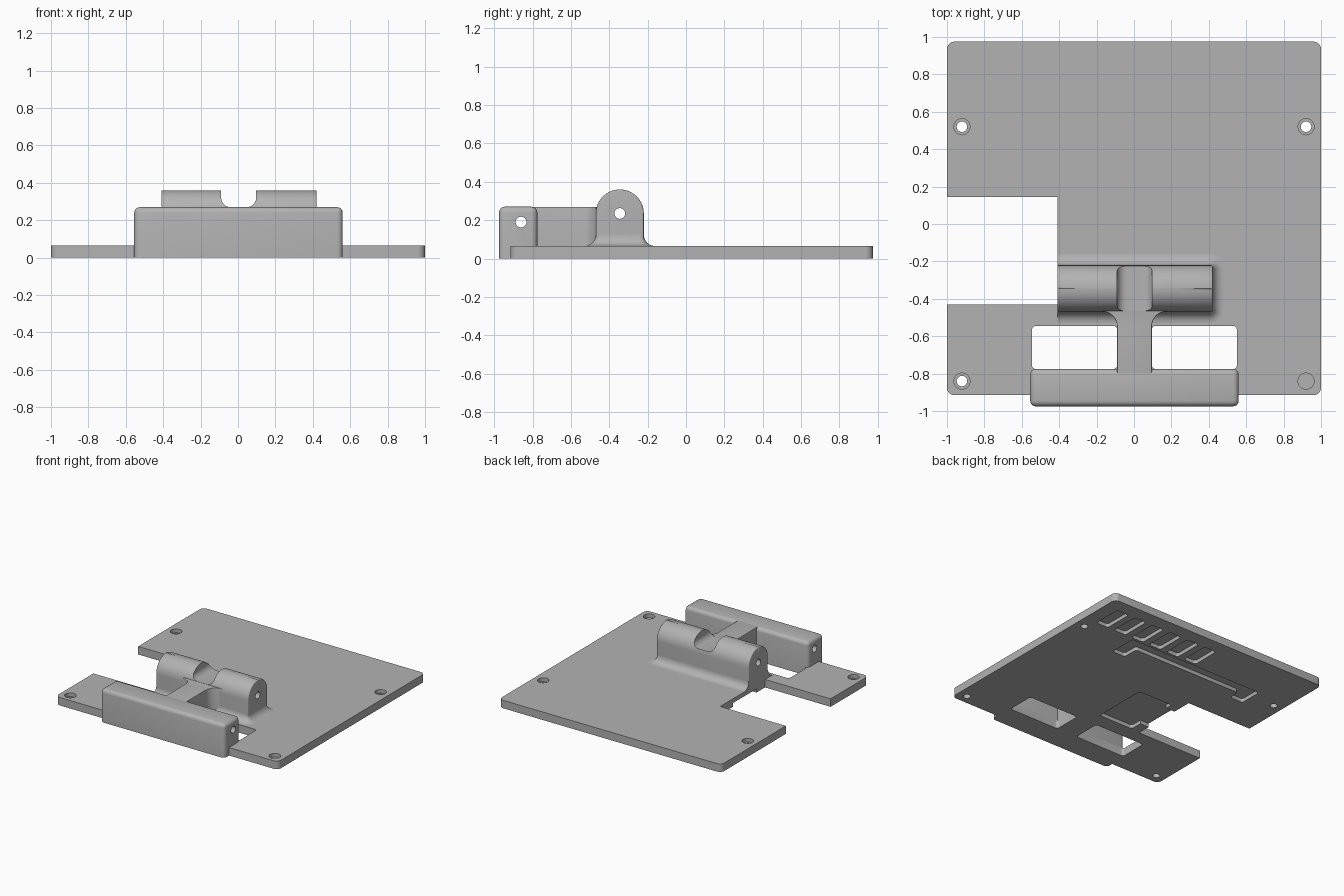
import bpy, bmesh, math
from mathutils import Vector

cube = bpy.data.objects.get("Cube")
if cube:
    bpy.data.objects.remove(cube, do_unlink=True)

grey = bpy.data.materials.new("plain grey")
grey.use_nodes = True
COLOUR = (0.45, 0.45, 0.45, 1)
grey.diffuse_color = COLOUR
grey.node_tree.nodes["Principled BSDF"].inputs["Base Color"].default_value = COLOUR

AXES = {"x": lambda u, v, w: (w, u, v),
        "y": lambda u, v, w: (u, w, v),
        "z": lambda u, v, w: (u, v, w)}


def rounded(points, radii, steps=8):
    """Outline whose square corners are replaced by arcs."""
    out = []
    for i, p in enumerate(points):
        p, r = Vector(p), radii[i]
        if not r:
            out.append(p)
            continue
        d1 = (Vector(points[i - 1]) - p).normalized()
        d2 = (Vector(points[(i + 1) % len(points)]) - p).normalized()
        centre = p + (d1 + d2) * r
        for k in range(steps + 1):
            t = math.pi / 2 * k / steps
            out.append(centre - r * (d2 * math.cos(t) + d1 * math.sin(t)))
    return out


def rect(u0, u1, v0, v1, *radii):
    radii = radii or (0,)
    radii = radii if len(radii) == 4 else radii * 4
    return rounded([(u0, v0), (u1, v0), (u1, v1), (u0, v1)], radii)


def circle(u, v, r, n=32):
    return [(u + r * math.cos(2 * math.pi * k / n),
             v + r * math.sin(2 * math.pi * k / n)) for k in range(n)]


def loft(name, loops, bevel=0, bevel_rule=None):
    """Solid through a stack of matching loops, with chosen edges rounded."""
    bm = bmesh.new()
    rings = [[bm.verts.new(p) for p in loop] for loop in loops]
    bm.faces.new(rings[0])
    bm.faces.new(rings[-1])
    n = len(rings[0])
    for a, b in zip(rings, rings[1:]):
        for i in range(n):
            j = (i + 1) % n
            bm.faces.new((a[i], a[j], b[j], b[i]))
    bmesh.ops.recalc_face_normals(bm, faces=bm.faces)
    if bevel:
        edges = [e for e in bm.edges if bevel_rule(*[v.co for v in e.verts])]
        bmesh.ops.bevel(bm, geom=edges, offset=bevel, segments=4,
                        profile=0.5, affect="EDGES", clamp_overlap=True)
    mesh = bpy.data.meshes.new(name)
    bm.to_mesh(mesh)
    bm.free()
    mesh.materials.append(grey)
    obj = bpy.data.objects.new(name, mesh)
    bpy.context.collection.objects.link(obj)
    return obj


def prism(name, outline, lo, hi, axis="z", bevel=0, rule=None):
    place = AXES[axis]
    return loft(name, [[place(u, v, w) for u, v in outline] for w in (lo, hi)],
                bevel, rule)


def cut(obj, outline, lo, hi, axis="z"):
    """Subtract a prism from the object and discard the cutter."""
    cutter = prism("cutter", outline, lo, hi, axis)
    cutter.hide_render = True
    mod = obj.modifiers.new("cut", "BOOLEAN")
    mod.operation, mod.solver, mod.object = "DIFFERENCE", "EXACT", cutter
    graph = bpy.context.evaluated_depsgraph_get()
    mesh = bpy.data.meshes.new_from_object(obj.evaluated_get(graph))
    obj.modifiers.clear()
    obj.data = mesh
    bpy.data.objects.remove(cutter, do_unlink=True)


TOP = 0.065      # plate thickness
STEM = 0.27      # height of bar and stem
DEEP = 0.03      # depth of underside pockets

# Base plate with a side cutout
plate = prism("base_plate", rounded(
    [(-1, -.915), (1, -.915), (1, .975), (-1, .975),
     (-1, .145), (-.41, .145), (-.41, -.43), (-1, -.43)],
    [.04] * 4 + [0] * 4), 0, TOP)

# Windows either side of the stem
for x0, x1 in ((-.545, -.09), (.095, .55)):
    cut(plate, rect(x0, x1, -.775, -.545, .02), -.1, .2)

# Counterbored screw holes
for x in (-.92, .92):
    for y in (-.84, .52):
        cut(plate, circle(x, y, .028), -.1, .2)
        cut(plate, circle(x, y, .043), TOP - .03, .2)

# Underside: row of slots, bracket shaped channel, pocket open to the cutout
for i in range(6):
    x = .83 - i * .17
    cut(plate, rect(x - .055, x + .055, .62, .86, .02), -.1, DEEP)
cut(plate, rounded(
    [(-.71, .41), (-.59, .41), (-.59, .5), (.4, .5),
     (.4, .37), (.52, .37), (.52, .6), (-.71, .6)], [.02] * 8), -.1, DEEP)
cut(plate, rounded(
    [(-.33, -.42), (-.02, -.42), (-.02, .04), (-.33, .04),
     (-.33, -.02), (-.5, -.02), (-.5, -.32), (-.33, -.32)],
    [.02] * 4 + [0] * 4), -.1, DEEP)

# Front bar with a pin hole along its length
bar = prism("front_bar", rect(-.975, -.775, 0, STEM), -.555, .56, "x", .03,
            lambda a, b: max(a.z, b.z) > .01)
cut(bar, circle(-.86, .19, .028), -1, 1, "x")

# Round-topped hinge barrel, notched in the middle
barrel = prism("hinge_barrel", rounded(
    [(-.47, .05), (-.22, .05), (-.22, .36), (-.47, .36)],
    [0, 0, .125, .125], 14), -.41, .42, "x", .018,
    lambda a, b: abs(a.x - b.x) < .001 and max(a.z, b.z) > .06)
cut(barrel, rect(-.09, .097, STEM, .5, .05, .05, 0, 0), -1, 0, "y")
cut(barrel, circle(-.345, .235, .028), -1, 1, "x")

# Stem joining bar and barrel, flaring where it meets the barrel
stem = prism("stem", rounded(
    [(-.09, -.81), (.095, -.81), (.095, -.468), (.18, -.468),
     (.18, -.235), (-.175, -.235), (-.175, -.468), (-.09, -.468)],
    [0, 0, .08, 0, 0, 0, 0, .08]), .05, STEM - .001, "z", .012,
    lambda a, b: min(a.z, b.z) > .2)
cut(stem, circle(-.345, .235, .028), -.5, .5, "x")

# Concave skirt blending the barrel into the plate
R = .06
loops = []
for k in range(9):
    t = math.pi / 2 * k / 8
    o, z = R * (1 - math.cos(t)), TOP + R * (1 - math.sin(t))
    outline = rect(-.41, .42 + o, -.47 - o, -.22 + o, 0, .02 + o, .02 + o, 0)
    loops.append([(u, v, z) for u, v in outline])
skirt = loft("barrel_skirt", loops)

# Smooth shading with crisp edges
bpy.ops.object.select_all(action="DESELECT")
for obj in (plate, bar, barrel, stem, skirt):
    obj.select_set(True)
bpy.context.view_layer.objects.active = plate
bpy.ops.object.shade_smooth_by_angle(angle=math.radians(30))
